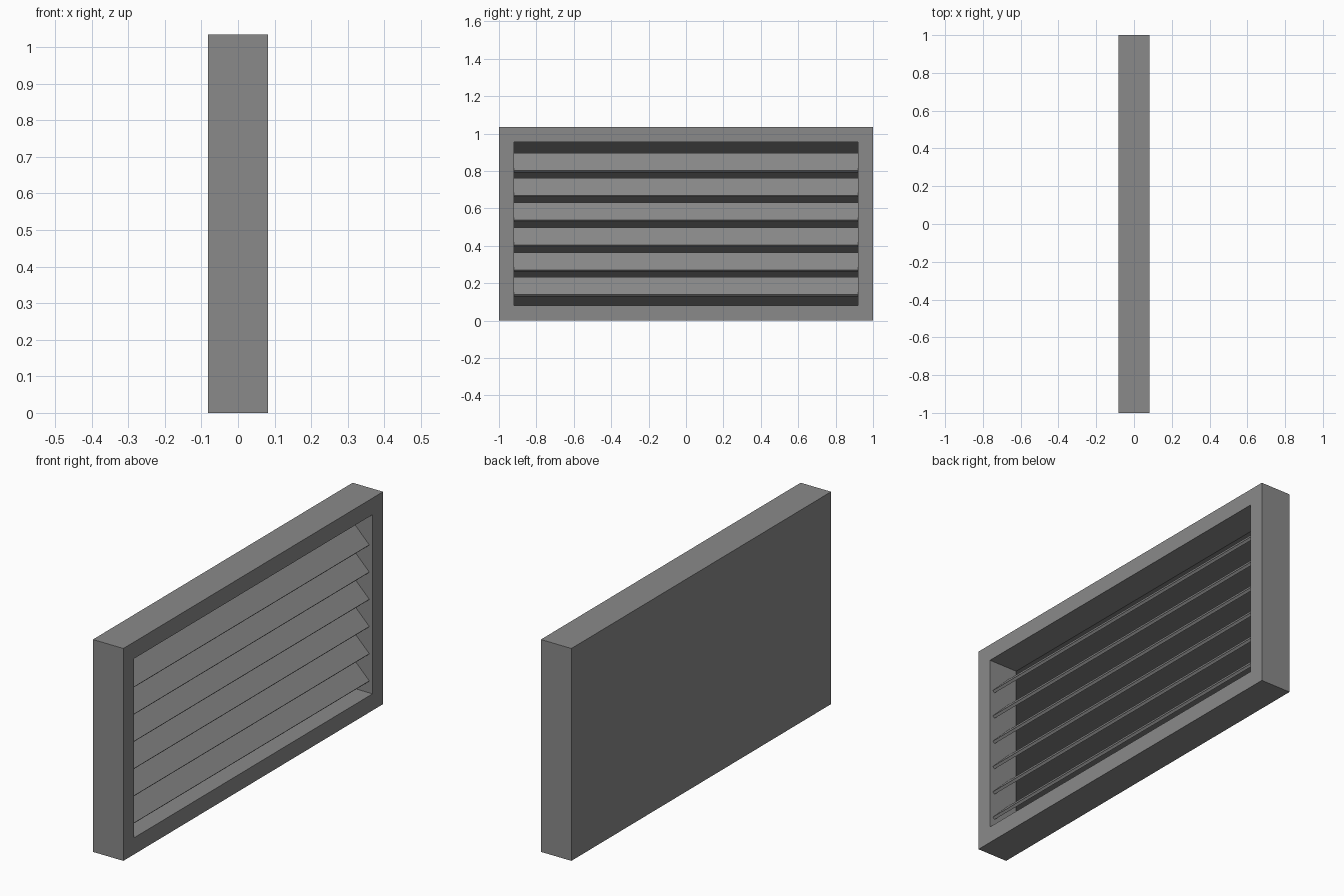
import bpy, bmesh, math
from mathutils import Matrix

if "Cube" in bpy.data.objects:
    bpy.data.objects.remove(bpy.data.objects["Cube"])

HALF_DEPTH, HEIGHT, BORDER, RECESS = 0.082, 1.035, 0.081, 0.155


def material(name, value):
    mat = bpy.data.materials.new(name)
    mat.diffuse_color = (value, value, value, 1)
    mat.use_nodes = True
    mat.node_tree.nodes["Principled BSDF"].inputs["Base Color"].default_value = mat.diffuse_color
    return mat


GREY, DARK = material("grey_metal", 0.255), material("dark_backing", 0.033)


def make_object(name, bm, *mats):
    mesh = bpy.data.meshes.new(name)
    for mat in mats:
        mesh.materials.append(mat)
    bm.to_mesh(mesh)
    bm.free()
    obj = bpy.data.objects.new(name, mesh)
    bpy.context.collection.objects.link(obj)
    return obj


def box(size):
    bm = bmesh.new()
    bmesh.ops.create_cube(bm, size=1, matrix=Matrix.Diagonal((*size, 1)))
    return bm


# Vent frame: solid box with a dark-floored recess pushed in from the +x face
bm = box((2 * HALF_DEPTH, 2, HEIGHT))
bm.normal_update()
face = next(f for f in bm.faces if f.normal.x > 0.9)
bmesh.ops.inset_region(bm, faces=[face], thickness=BORDER, use_even_offset=True)
floor = bmesh.ops.extrude_discrete_faces(bm, faces=[face])["faces"][0]
bmesh.ops.translate(bm, vec=(-RECESS, 0, 0), verts=floor.verts[:])
floor.material_index = 1
bmesh.ops.recalc_face_normals(bm, faces=bm.faces[:])
frame = make_object("vent_frame", bm, GREY, DARK)
frame.location.z = HEIGHT / 2

# Six slats, tilted so their outer edges hang low
for i in range(6):
    slat = make_object(f"slat_{i + 1}", box((0.132, 2 * (1 - BORDER), 0.014)), GREY)
    slat.location = (0.013, 0, 0.181 + i * 0.1326)
    slat.rotation_euler.y = math.radians(45)
